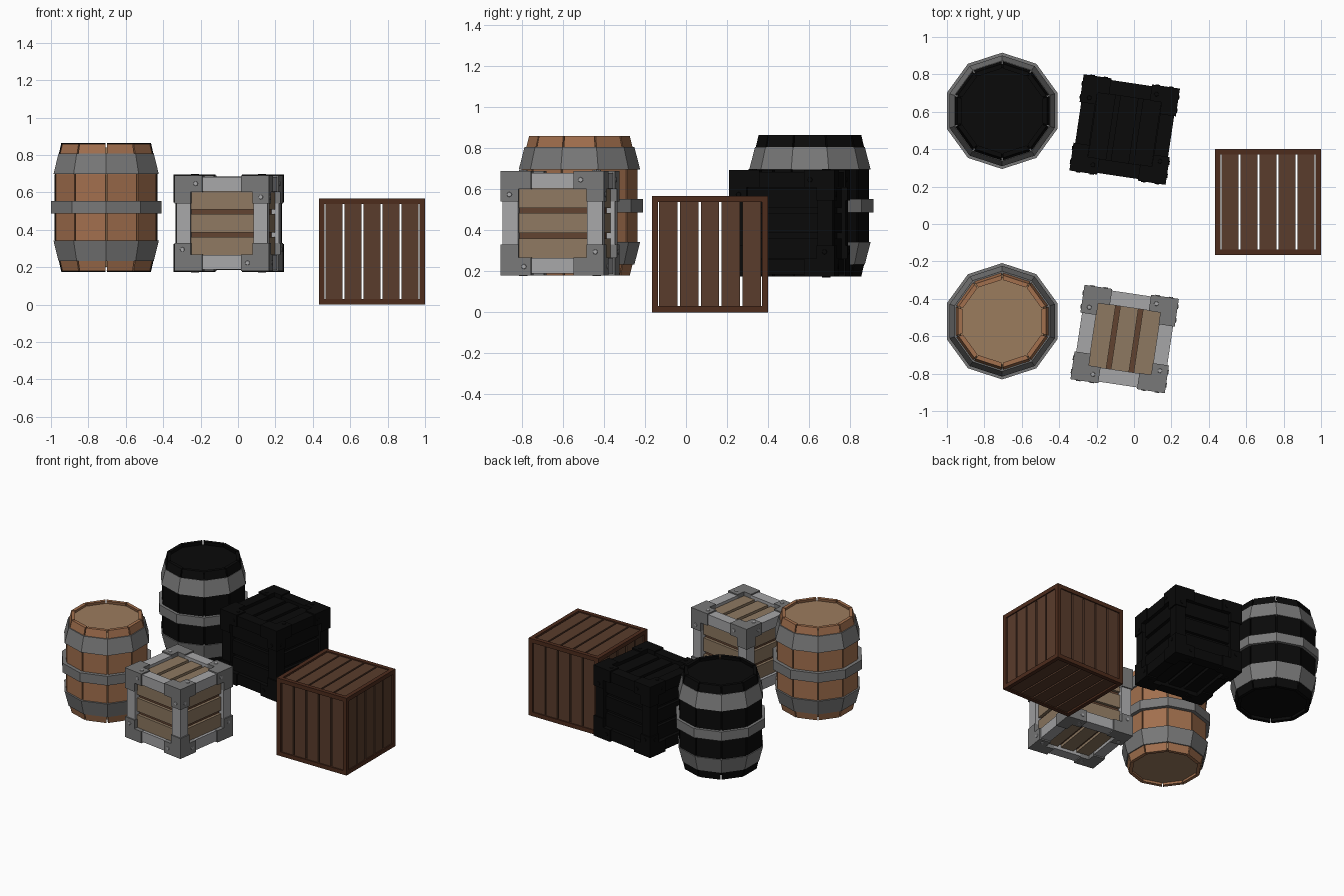
import bpy, bmesh
from math import sin, cos, radians
from mathutils import Vector, Matrix

if "Cube" in bpy.data.objects:
    bpy.data.objects.remove(bpy.data.objects["Cube"])

def material(name, rgb):
    m = bpy.data.materials.new(name)
    m.diffuse_color = (*rgb, 1)
    m.use_nodes = True
    m.node_tree.nodes["Principled BSDF"].inputs["Base Color"].default_value = m.diffuse_color
    return m

OAK = material("oak", (0.36, 0.16, 0.075))
LID = material("pale_wood", (0.33, 0.20, 0.11))
PLANK = material("plank_wood", (0.27, 0.19, 0.12))
GAP = material("gap_wood", (0.12, 0.055, 0.03))
SLAT = material("dark_slat", (0.10, 0.045, 0.025))
FRAME = material("dark_frame", (0.075, 0.025, 0.012))
STEEL = material("steel", (0.38, 0.38, 0.39))
IRON = material("iron", (0.19, 0.19, 0.19))
BLACK = material("black", (0.003, 0.003, 0.003))

def finish(bm, name, mat, loc, rot=0):
    bmesh.ops.remove_doubles(bm, verts=bm.verts, dist=1e-5)
    bmesh.ops.recalc_face_normals(bm, faces=bm.faces)
    me = bpy.data.meshes.new(name)
    bm.to_mesh(me)
    bm.free()
    me.materials.append(mat)
    ob = bpy.data.objects.new(name, me)
    ob.location = loc
    ob.rotation_euler.z = rot
    bpy.context.collection.objects.link(ob)
    return ob

def boxes(name, items, mat, loc, rot=0):
    bm = bmesh.new()
    for c, s in items:
        bmesh.ops.create_cube(bm, size=1, matrix=Matrix.Translation(c) @ Matrix.Diagonal((*s, 1)))
    # boxes stay separate shells
    bmesh.ops.recalc_face_normals(bm, faces=bm.faces)
    return finish(bm, name, mat, loc, rot)

SIDES = 10

def sweep(name, profile, mat, loc, gap=0.0):
    """Sweep a closed (r, z) profile round ten sides; a gap splits it into staves."""
    bm = bmesh.new()
    rim = [Vector((cos(radians(90 + 36 * k)), sin(radians(90 + 36 * k)), 0)) for k in range(SIDES + 1)]
    for k in range(SIDES):
        ends = []
        for t in (gap, 1 - gap):
            d = rim[k].lerp(rim[k + 1], t)
            ends.append([bm.verts.new(d * r + Vector((0, 0, z))) for r, z in profile])
        a, b = ends
        n = len(profile)
        for i in range(n):
            j = (i + 1) % n
            bm.faces.new((a[i], a[j], b[j], b[i]))
        if gap:
            bm.faces.new(a)
            bm.faces.new(b[::-1])
    return finish(bm, name, mat, loc)

def barrel(prefix, loc, wood, lid, e=0.0):
    half = [(0.247, -0.34 - e), (0.262, -0.28), (0.284, -0.175)]
    outer = [(r + e, z) for r, z in half] + [(r + e, -z) for r, z in reversed(half)]
    inner = [(r - 0.025, z) for r, z in reversed(outer)]
    sweep(prefix + "_staves", outer + inner, wood, loc, 0.025)
    # solid core: its ends are the recessed lids
    bm = bmesh.new()
    rings = []
    for r, z in ((0.233, -0.32), (0.272, -0.175), (0.272, 0.175), (0.233, 0.32)):
        rings.append([bm.verts.new((r * cos(radians(90 + 36 * k)), r * sin(radians(90 + 36 * k)), z))
                      for k in range(SIDES)])
    for lo, hi in zip(rings, rings[1:]):
        for k in range(SIDES):
            j = (k + 1) % SIDES
            bm.faces.new((lo[k], lo[j], hi[j], hi[k]))
    bm.faces.new(rings[0][::-1])
    bm.faces.new(rings[-1])
    finish(bm, prefix + "_core_and_lids", lid, loc)
    # iron hoops
    for s, n in ((1, "upper"), (-1, "lower")):
        sweep(f"{prefix}_{n}_hoop", [(0.296, s * 0.178), (0.268, s * 0.287), (0.25, s * 0.287), (0.27, s * 0.178)],
              IRON, loc)
    sweep(prefix + "_middle_hoop", [(0.311, -0.034), (0.311, 0.034), (0.275, 0.034), (0.275, -0.034)], IRON, loc)

def bars(half, width, length):
    """Twelve edge bars of a cube."""
    out = []
    p = half - width / 2
    for ax in range(3):
        for s in (-1, 1):
            for t in (-1, 1):
                c, d = [s * p, t * p], [width, width]
                c.insert(ax, 0)
                d.insert(ax, length)
                out.append((Vector(c), d))
    return out

def metal_crate(prefix, loc, mats, e=0.0):
    steel, iron, plank, gap = mats
    rot = radians(-8.5)
    h = 0.255 + e
    boxes(prefix + "_edge_bars", bars(h - 0.009, 0.076, 0.36), steel, loc, rot)
    # corner brackets, three legs on each corner
    legs = []
    for ax in range(3):
        for c, d in bars(h, 0.085, 0):
            pass
        for sx in (-1, 1):
            for sy in (-1, 1):
                for sz in (-1, 1):
                    s = (sx, sy, sz)
                    d = [0.087] * 3
                    d[ax] = 0.15
                    legs.append((Vector([s[i] * (h - d[i] / 2) for i in range(3)]), d))
    boxes(prefix + "_corner_brackets", legs, iron, loc, rot)
    # core seen through the gaps, three planks per side
    boxes(prefix + "_core", [(Vector(), (0.41 + e,) * 3)], gap, loc, rot)
    planks = []
    for n, across, along in ((0, 2, 1), (1, 2, 0), (2, 0, 1)):
        for s in (-1, 1):
            for o in (-0.123, 0, 0.123):
                c, d = [0] * 3, [0] * 3
                c[n], d[n] = s * (0.21 + e), 0.03
                c[across], d[across] = o, 0.098
                d[along] = 0.36
                planks.append((Vector(c), d))
    boxes(prefix + "_planks", planks, plank, loc, rot)
    # bolts, one at each corner of each face
    bm = bmesh.new()
    for n in range(3):
        u, v = (n + 1) % 3, (n + 2) % 3
        for s in (-1, 1):
            axis = Vector([s if i == n else 0 for i in range(3)])
            q = axis.to_track_quat('Z', 'Y').to_matrix().to_4x4()
            for a, b in ((0.14, 0.212), (0.212, -0.14), (-0.14, -0.212), (-0.212, 0.14)):
                c = axis * h
                c[u], c[v] = a, b
                bmesh.ops.create_cone(bm, cap_ends=True, segments=8, radius1=0.014, radius2=0.011,
                                      depth=0.008, matrix=Matrix.Translation(c) @ q)
    finish(bm, prefix + "_bolts", steel, loc, rot)

def slat_crate(loc, half=0.284):
    w = 0.03
    boxes("slat_crate_frame", bars(half, w, 2 * half), FRAME, loc)
    slats = []
    pitch = 2 * (half - w) / 5
    for n, across, along in ((0, 1, 2), (1, 0, 2), (2, 0, 1)):
        for s in (-1, 1):
            for i in range(-2, 3):
                c, d = [0] * 3, [0] * 3
                c[n], d[n] = s * (half - 0.017), 0.018
                c[across], d[across] = i * pitch, pitch - 0.012
                d[along] = 2 * (half - w) + 0.01
                slats.append((Vector(c), d))
    boxes("slat_crate_slats", slats, SLAT, loc)

barrel("oak_barrel", (-0.705, -0.52, 0.52), OAK, LID)
barrel("black_barrel", (-0.705, 0.605, 0.52), BLACK, BLACK, 0.005)
metal_crate("metal_crate", (-0.05, -0.615, 0.435), (STEEL, IRON, PLANK, GAP))
metal_crate("black_crate", (-0.05, 0.505, 0.435), (BLACK,) * 4, 0.005)
slat_crate((0.716, 0.117, 0.284))
